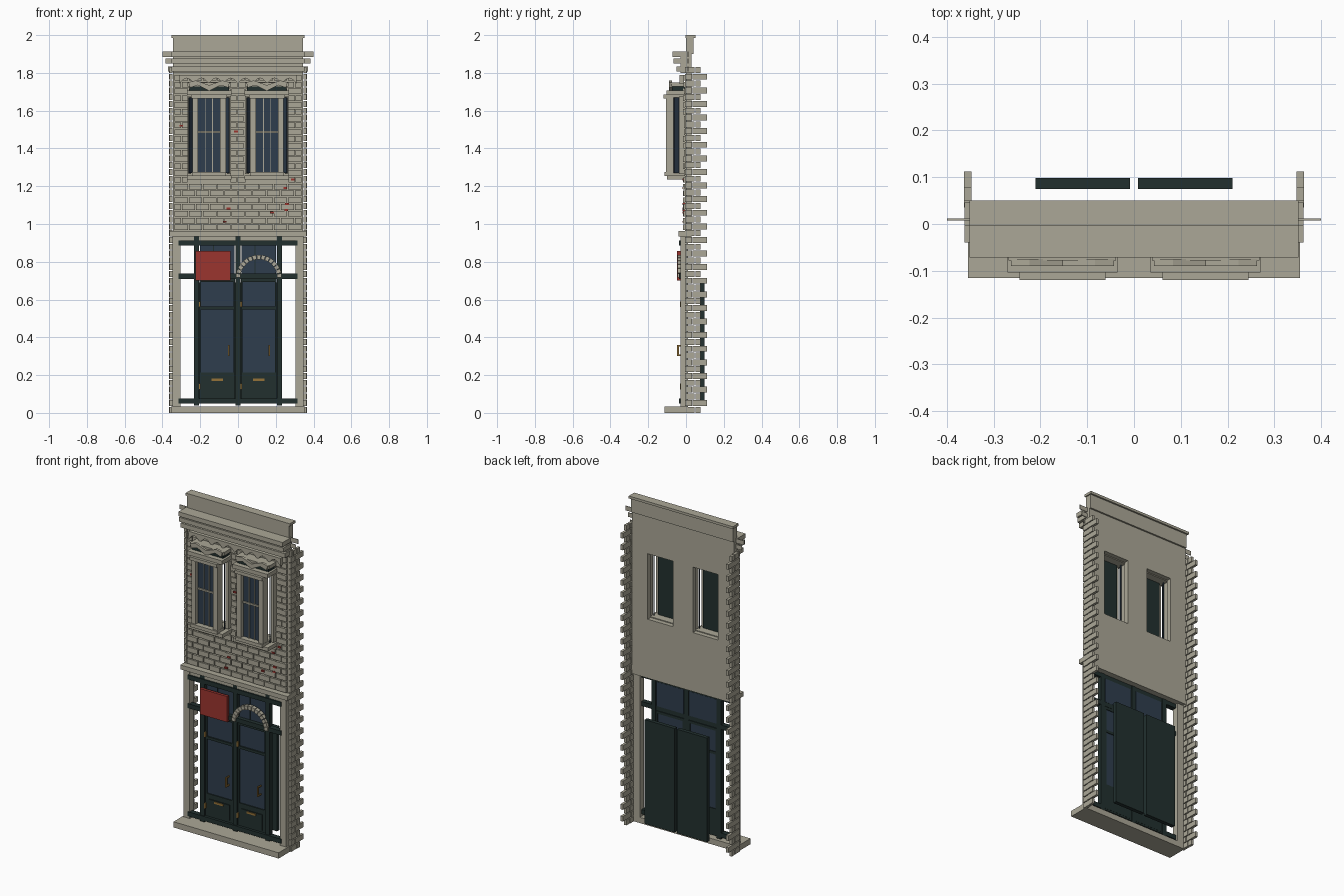
import bpy, bmesh, math, random
from mathutils import Matrix, Vector

random.seed(4)
if "Cube" in bpy.data.objects:
    bpy.data.objects.remove(bpy.data.objects["Cube"], do_unlink=True)


def material(name, r, g, b):
    m = bpy.data.materials.new(name)
    m.use_nodes = True
    m.diffuse_color = (r, g, b, 1)
    bsdf = m.node_tree.nodes["Principled BSDF"]
    bsdf.inputs["Base Color"].default_value = (r, g, b, 1)
    bsdf.inputs["Roughness"].default_value = 0.8
    return m


STONE = material("warm grey stone", 0.41, 0.39, 0.31)
GREEN = material("dark green paint", 0.016, 0.03, 0.028)
GLASS = material("blue glass", 0.028, 0.048, 0.075)
RED = material("red", 0.33, 0.035, 0.028)
BRASS = material("brass", 0.3, 0.17, 0.04)


class Part:
    """Collects solids into one object."""

    def __init__(self, name, mat):
        self.name, self.mat, self.bm = name, mat, bmesh.new()

    def box(self, x, y, z, turn=None):
        size = [b - a for a, b in (x, y, z)]
        mid = [(a + b) / 2 for a, b in (x, y, z)]
        m = Matrix.Translation(mid) @ (turn or Matrix()) @ Matrix.Diagonal((*size, 1))
        bmesh.ops.create_cube(self.bm, size=1, matrix=m)
        return self

    def pair(self, x, y, z):
        self.box(x, y, z)
        return self.box((-x[1], -x[0]), y, z)

    def prism(self, outline, y):
        """Extrude an x-z outline between two depths."""
        f = self.bm.faces.new([self.bm.verts.new((a, y[0], b)) for a, b in outline])
        ext = bmesh.ops.extrude_face_region(self.bm, geom=[f])["geom"]
        moved = [v for v in ext if isinstance(v, bmesh.types.BMVert)]
        bmesh.ops.translate(self.bm, verts=moved, vec=(0, y[1] - y[0], 0))
        return self

    def done(self):
        bmesh.ops.recalc_face_normals(self.bm, faces=self.bm.faces)
        me = bpy.data.meshes.new(self.name)
        self.bm.to_mesh(me)
        self.bm.free()
        me.materials.append(self.mat)
        ob = bpy.data.objects.new(self.name, me)
        bpy.context.collection.objects.link(ob)
        return ob


BAY = 0.153          # distance of each bay window from the centre
PITCH = 0.036        # brick course height

# Ground step
Part("step", STONE).box((-.355, .355), (-.115, .01), (0, .035)).done()

# Upper wall built around two window openings
wall = Part("upper_wall", STONE)
wall.box((-.345, .345), (0, .03), (.935, 1.27)).box((-.345, .345), (0, .03), (1.67, 1.9))
wall.pair((BAY + .085, .345), (0, .03), (1.27, 1.67))
wall.box((-BAY + .085, BAY - .085), (0, .03), (1.27, 1.67)).done()

# Parapet with coping
parapet = Part("parapet", STONE)
parapet.box((-.345, .345), (0, .04), (1.9, 1.985))
parapet.box((-.352, .352), (-.003, .05), (1.985, 2)).done()

# Stepped cornice with thin returns at the ends
cornice = Part("cornice", STONE)
cornice.box((-.345, .345), (-.03, 0), (1.8, 1.885))
for reach, depth, z0, z1 in ((.4, .072, 1.885, 1.912), (.385, .066, 1.85, 1.876), (.37, .05, 1.808, 1.835)):
    cornice.box((-.352, .352), (-depth, .005), (z0, z1))
    cornice.box((-reach, reach), (.008, .012), (z0, z1))
cornice.done()

# Running bond brickwork, interrupted by the bays
bricks = Part("wall_bricks", STONE)
row = 0
z = .967
while z < 1.79:
    beside_bay = 1.23 < z + PITCH / 2 < 1.70
    spans = [(-.335, -.268), (-.04, .04), (.268, .335)] if beside_bay else [(-.335, .335)]
    for a, b in spans:
        x = a - (.0375 if row % 2 else 0)
        while x < b:
            lo, hi = max(x, a), min(x + .07, b)
            if hi - lo > .01:
                bricks.box((lo, hi), (-random.uniform(.010, .016), .002), (z, z + .030))
            x += .075
    z += PITCH
    row += 1
bricks.done()

# Chips of exposed red brick
chips = Part("exposed_red_brick", RED)
for x, z in ((.26, 1.105), (.255, 1.075), (.25, 1.19), (.29, 1.235), (.18, 1.06),
             (-.05, 1.083), (-.07, 1.012), (-.01, 1.49), (-.3, 1.52)):
    chips.box((x - .01, x + .01), (-.019, -.005), (z - .005, z + .005))
chips.done()

# Toothed corner blocks, alternating long and short
quoins = Part("corner_blocks", STONE)
for i in range(51):
    z = i * PITCH
    back, split = (.112, .035) if i % 2 else (.078, .05)
    quoins.pair((.346, .362), (-.004, split - .004), (z, z + .031))
    quoins.pair((.348, .364), (split, back), (z, z + .031))
quoins.done()

# Scalloped frieze below the cornice
outline = [(-.31, 1.79)] + [
    (-.31 + .62 * i / 80, 1.742 + .03 * abs(math.sin(math.pi * i / 10))) for i in range(81)
] + [(.31, 1.79)]
Part("scalloped_frieze", STONE).prism(outline, (-.035, -.01)).done()


# Bay windows
def bay_window(side, cx):
    stone = Part(side + "_bay_stone", STONE)
    glass = Part(side + "_bay_glass", GLASS)
    green = Part(side + "_bay_backing", GREEN)

    def span(half):
        return (cx - half, cx + half)

    # Sill and hood mouldings
    for half, depth, z0, z1 in ((.09, .115, 1.255, 1.275), (.118, .1, 1.235, 1.258),
                                (.092, .12, 1.665, 1.685), (.118, .104, 1.683, 1.708),
                                (.115, .078, 1.728, 1.75)):
        stone.box(span(half), (-depth, .002), (z0, z1))
    green.box(span(.105), (-.074, 0), (1.706, 1.73))
    # Dipped crest
    crest = [(-.11, 1.75), (-.07, 1.76), (0, 1.735), (.07, 1.76), (.11, 1.75),
             (.1, 1.722), (.06, 1.735), (0, 1.705), (-.06, 1.735), (-.1, 1.722)]
    stone.prism([(cx + a, b) for a, b in crest], (-.09, -.075))
    # Posts, rear jambs and angled side glass
    for s in (-1, 1):
        for off, half, y in ((.074, .015, (-.105, -.058)), (.105, .01, (-.038, .002))):
            stone.box((cx + s * off - half, cx + s * off + half), y, (1.265, 1.675))
        glass.box((cx + s * .093 - .003, cx + s * .093 + .003), (-.068, -.02), (1.27, 1.67),
                  Matrix.Rotation(s * math.radians(35), 4, 'Z'))
    # Front sash
    glass.box(span(.062), (-.082, -.076), (1.27, 1.67))
    stone.box(span(.06), (-.09, -.08), (1.482, 1.492))
    for off in (-.018, .018):
        stone.box((cx + off - .002, cx + off + .002), (-.088, -.08), (1.275, 1.665))
    green.box(span(.068), (-.058, -.045), (1.265, 1.675))
    for part in (stone, glass, green):
        part.done()


bay_window("left", BAY)
bay_window("right", -BAY)

# Shopfront lintel and pilasters
front = Part("shopfront_surround", STONE)
front.box((-.362, .362), (-.04, .03), (.935, .962))
front.box((-.345, .345), (-.028, .03), (.91, .936))
front.pair((.305, .346), (-.03, .01), (.035, .935)).done()

# Green timber frame
frame = Part("shopfront_frame", GREEN)
for z0, z1 in ((.05, .077), (.71, .737), (.885, .912)):
    frame.box((-.315, .315), (-.036, -.005), (z0, z1))
for x in (-.22, 0, .22):
    frame.box((x - .014, x + .014), (-.03, -.002), (.04, .935))
frame.done()

# Doors, transoms and the boards standing behind them
doors = Part("doors", GREEN)
panes = Part("door_glass", GLASS)
boards = Part("rear_boards", GREEN)
for s in (-1, 1):
    cx = s * .11
    doors.box((cx - .095, cx + .095), (-.02, -.004), (.06, .215))
    doors.box((cx - .07, cx + .07), (-.025, -.018), (.09, .185))
    for z in (.555, .7):
        doors.box((cx - .095, cx + .095), (-.022, -.004), (z - .008, z + .008))
    for off in (-.09, .09):
        doors.box((cx + off - .005, cx + off + .005), (-.022, -.004), (.21, .7))
    panes.box((cx - .092, cx + .092), (-.014, -.008), (.21, .7))
    panes.box((cx - .092, cx + .092), (-.012, -.004), (.737, .885))
    doors.box((cx - .022, cx - .018), (-.016, -.01), (.737, .885))
    boards.box((cx - .101, cx + .101), (.075, .098), (.055, .69))
for part in (doors, panes, boards):
    part.done()

# Brass letter plates, pulls and hinges
brass = Part("door_brass", BRASS)
for cx, pull in ((-.11, -.05), (.11, .165)):
    brass.box((cx - .03, cx + .03), (-.03, -.02), (.169, .181))
    brass.box((pull - .004, pull + .004), (-.048, -.038), (.3, .36))
    for z in (.304, .356):
        brass.box((pull - .003, pull + .003), (-.04, -.012), (z - .004, z + .004))
    for z in (.14, .575):
        brass.box((cx - .097, cx - .089), (-.032, -.02), (z - .015, z + .015))
brass.done()

# Hanging red sign board
Part("sign_board", RED).box((-.225, -.04), (-.047, -.03), (.7, .857)).done()

# Stone arch over the left-hand door
arch = Part("door_arch", STONE)
COUNT = 15
for i in range(COUNT):
    a0, a1 = (math.pi * (i + k) / COUNT for k in (.06, .94))
    wedge = [(.11 + r * math.cos(a), .715 + r * math.sin(a))
             for r, a in ((.098, a0), (.122, a0), (.122, a1), (.098, a1))]
    arch.prism(wedge, (-.046, -.022))
arch.done()
